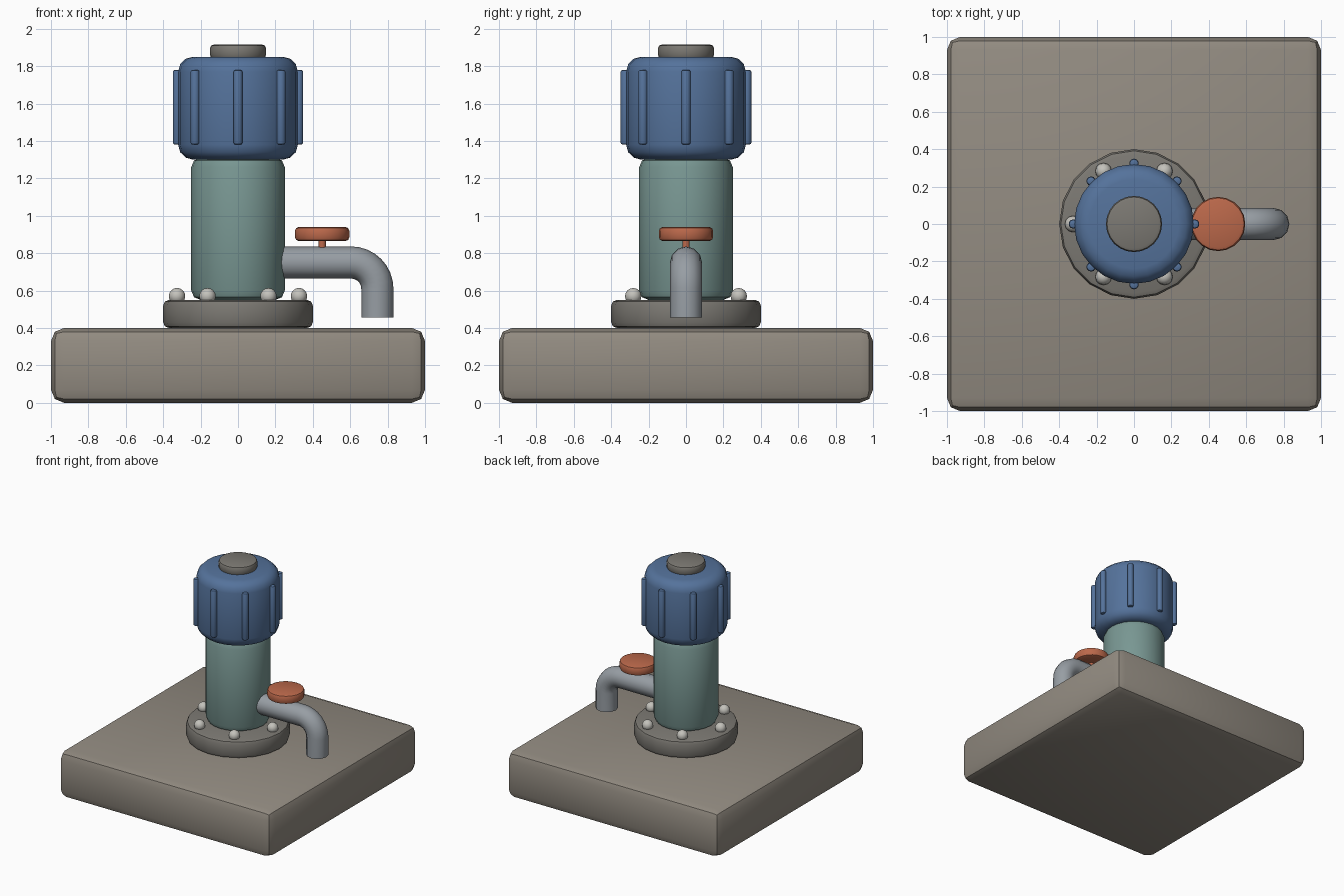
import bpy, math

if "Cube" in bpy.data.objects:
    bpy.data.objects.remove(bpy.data.objects["Cube"])

def material(name, rgb):
    m = bpy.data.materials.new(name)
    m.diffuse_color = (*rgb, 1)
    m.use_nodes = True
    m.node_tree.nodes["Principled BSDF"].inputs["Base Color"].default_value = m.diffuse_color
    return m

BLUE = material("blue_paint", (0.09, 0.17, 0.33))
GREEN = material("green_paint", (0.19, 0.31, 0.29))
ORANGE = material("orange_paint", (0.5, 0.14, 0.07))
STONE = material("stone", (0.29, 0.26, 0.22))
IRON = material("dark_iron", (0.2, 0.19, 0.17))
STEEL = material("steel", (0.31, 0.34, 0.37))
BOLT = material("bolt_metal", (0.55, 0.54, 0.5))

def finish(name, mat, bevel=0, segments=2):
    ob = bpy.context.object
    ob.name = name
    ob.data.materials.append(mat)
    if bevel:
        b = ob.modifiers.new("bevel", 'BEVEL')
        b.width, b.segments = bevel, segments
        b.limit_method = 'ANGLE'
        b.angle_limit = math.radians(40)
        bpy.ops.object.modifier_apply(modifier="bevel")
    bpy.ops.object.shade_smooth_by_angle(angle=math.radians(40))
    return ob

def drum(name, mat, r, z0, z1, x=0, y=0, sides=24, bevel=0, segments=2):
    bpy.ops.mesh.primitive_cylinder_add(vertices=sides, radius=r, depth=z1 - z0,
                                        location=(x, y, (z0 + z1) / 2))
    return finish(name, mat, bevel, segments)

# Square slab
bpy.ops.mesh.primitive_cube_add(size=1, location=(0, 0, 0.2))
slab = bpy.context.object
slab.scale = (2, 2, 0.4)
bpy.ops.object.transform_apply(location=False, rotation=False, scale=True)
finish("base_slab", STONE, 0.07)

# Flange, body, motor cap and top button
drum("flange", IRON, 0.4, 0.4, 0.55, sides=20, bevel=0.03)
drum("body", GREEN, 0.25, 0.55, 1.31, bevel=0.05)
drum("motor_housing", BLUE, 0.32, 1.3, 1.85, bevel=0.08, segments=3)
drum("top_cap", IRON, 0.15, 1.84, 1.915, bevel=0.02)

# Cooling ribs around the housing
for i in range(8):
    a = i * math.tau / 8
    drum(f"rib_{i + 1}", BLUE, 0.025, 1.38, 1.78, 0.325 * math.cos(a),
         0.325 * math.sin(a), sides=10, bevel=0.012)

# Flange bolts
for i in range(6):
    a = i * math.tau / 6
    bpy.ops.mesh.primitive_uv_sphere_add(segments=12, ring_count=8, radius=0.044,
        location=(0.326 * math.cos(a), 0.326 * math.sin(a), 0.57))
    finish(f"bolt_{i + 1}", BOLT)

# Spout: tube swept along a bent path
R, cx, cz = 0.14, 0.605, 0.61
path = [(0.2, cz + R)] + [(cx + R * math.sin(t), cz + R * math.cos(t))
        for t in (i * math.pi / 16 for i in range(9))] + [(cx + R, 0.455)]
curve = bpy.data.curves.new("spout", 'CURVE')
curve.dimensions = '3D'
curve.bevel_depth = 0.086
curve.bevel_resolution = 4
curve.use_fill_caps = True
spline = curve.splines.new('POLY')
spline.points.add(len(path) - 1)
for p, (x, z) in zip(spline.points, path):
    p.co = (x, 0, z, 1)
spout = bpy.data.objects.new("spout", curve)
bpy.context.collection.objects.link(spout)
bpy.ops.object.select_all(action='DESELECT')
spout.select_set(True)
bpy.context.view_layer.objects.active = spout
bpy.ops.object.convert(target='MESH')
finish("spout", STEEL)

# Valve on the spout
drum("valve_stem", ORANGE, 0.02, 0.8, 0.88, 0.45, sides=12)
drum("valve_handle", ORANGE, 0.145, 0.865, 0.94, 0.45, sides=20, bevel=0.02)
